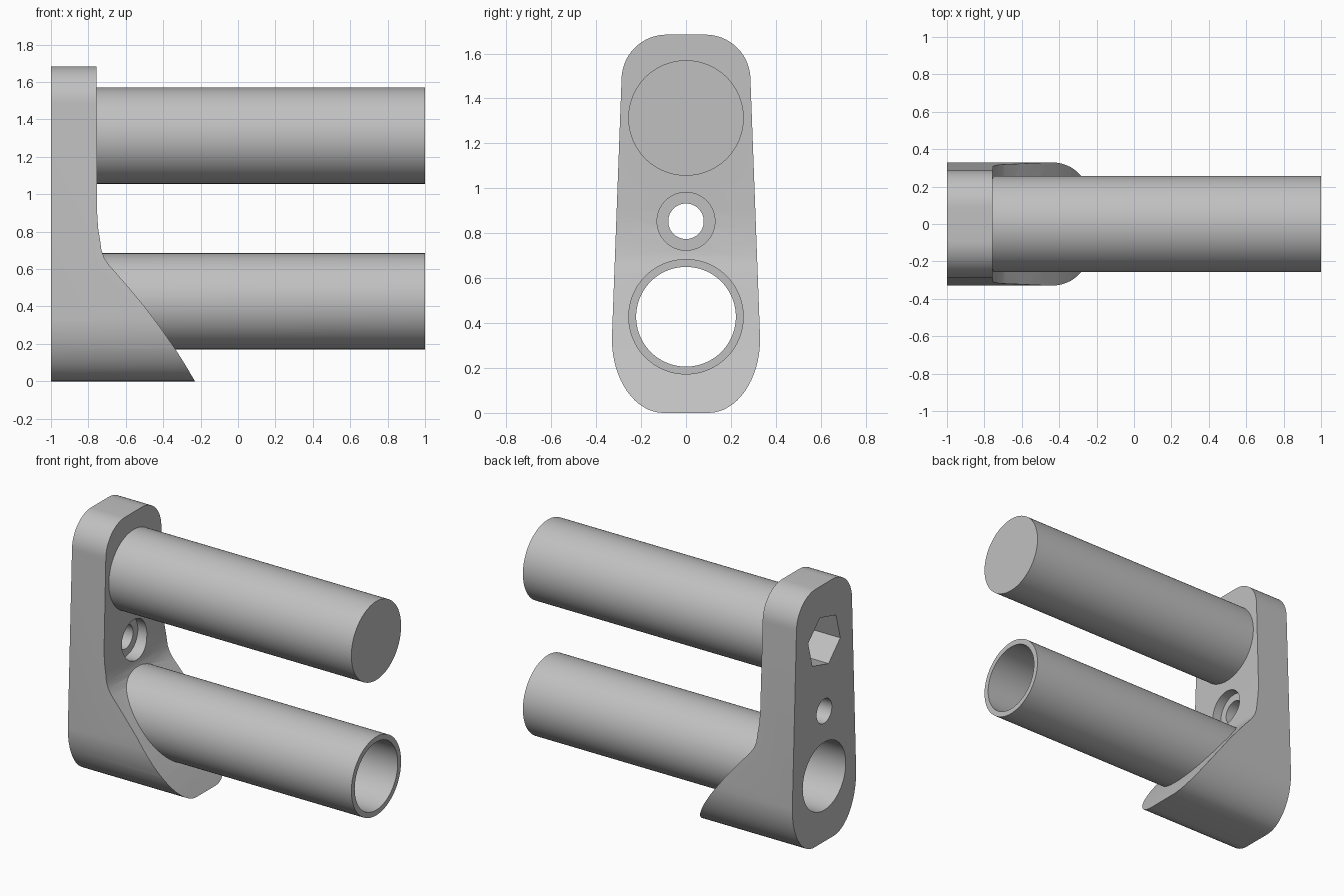
import bpy, math
from mathutils import Matrix, Vector

if "Cube" in bpy.data.objects:
    bpy.data.objects.remove(bpy.data.objects["Cube"], do_unlink=True)

grey = bpy.data.materials.new("plain_grey")
grey.use_nodes = True
colour = (0.53, 0.53, 0.53, 1)
grey.diffuse_color = colour
grey.node_tree.nodes["Principled BSDF"].inputs["Base Color"].default_value = colour


def prism(name, loop, offset):
    """Closed prism: a 3D outline swept along an offset vector."""
    n = len(loop)
    verts = [Vector(p) for p in loop] + [Vector(p) + Vector(offset) for p in loop]
    faces = [tuple(range(n))[::-1], tuple(range(n, 2 * n))]
    faces += [(i, (i + 1) % n, n + (i + 1) % n, n + i) for i in range(n)]
    mesh = bpy.data.meshes.new(name)
    mesh.from_pydata(verts, [], faces)
    mesh.materials.append(grey)
    ob = bpy.data.objects.new(name, mesh)
    bpy.context.collection.objects.link(ob)
    # Make every face point outward
    bpy.context.view_layer.objects.active = ob
    bpy.ops.object.mode_set(mode="EDIT")
    bpy.ops.mesh.select_all(action="SELECT")
    bpy.ops.mesh.normals_make_consistent(inside=False)
    bpy.ops.object.mode_set(mode="OBJECT")
    return ob


def bar(name, z, radius, x0, x1, sides=96, turn=0):
    """Round or polygonal bar along x."""
    loop = []
    for i in range(sides):
        a = turn + math.tau * i / sides
        loop.append((x0, radius * math.cos(a), z + radius * math.sin(a)))
    return prism(name, loop, (x1 - x0, 0, 0))


def combine(target, tool, operation):
    mod = target.modifiers.new(operation.lower(), "BOOLEAN")
    mod.operation, mod.object, mod.solver = operation, tool, "EXACT"
    bpy.context.view_layer.objects.active = target
    bpy.ops.object.modifier_apply(modifier=mod.name)
    bpy.data.objects.remove(tool, do_unlink=True)


def corner(cy, cz, ry, rz, start, steps=16):
    """Quarter-ellipse corner in the y-z plane."""
    angles = [start + math.pi / 2 * i / steps for i in range(steps + 1)]
    return [(cy + ry * math.cos(a), cz + rz * math.sin(a)) for a in angles]


# Tapered plate outline, mirrored in y
half = corner(0.1, 0.33, 0.23, 0.33, -math.pi / 2) + corner(0.087, 1.484, 0.2, 0.2, 0)
outline = half + [(-y, z) for y, z in reversed(half)]
bracket = prism("bracket_with_bars", [(-1, y, z) for y, z in outline], (0.9, 0, 0))

# Side profile that leaves a thin plate above and a sloping foot below
profile = [(-1.1, -0.1), (-0.175, -0.1), (-0.23, 0), (-0.283, 0.09), (-0.337, 0.175),
           (-0.41, 0.28), (-0.5, 0.4), (-0.6, 0.52), (-0.69, 0.622), (-0.715, 0.66),
           (-0.73, 0.7), (-0.738, 0.76), (-0.748, 0.82), (-0.753, 0.9),
           (-0.757, 1.8), (-1.1, 1.8)]
combine(bracket, prism("foot_profile", [(x, -0.5, z) for x, z in profile], (0, 1, 0)),
        "INTERSECT")

# Solid upper bar and lower tube
combine(bracket, bar("upper_bar", 1.313, 0.257, -0.9, 1), "UNION")
combine(bracket, bar("lower_tube", 0.428, 0.257, -0.9, 1), "UNION")

# Tube bore, screw hole with counterbore, hexagonal socket
combine(bracket, bar("tube_bore", 0.428, 0.222, -1.1, 1.1), "DIFFERENCE")
combine(bracket, bar("screw_hole", 0.853, 0.079, -1.1, -0.5, 64), "DIFFERENCE")
combine(bracket, bar("counterbore", 0.853, 0.129, -0.815, -0.5, 64), "DIFFERENCE")
combine(bracket, bar("hex_socket", 1.313, 0.172, -1.1, -0.5, 6, math.radians(15)),
        "DIFFERENCE")

# Smooth curved walls, crisp rims
bpy.ops.object.select_all(action="DESELECT")
bracket.select_set(True)
bpy.context.view_layer.objects.active = bracket
bpy.ops.object.shade_smooth_by_angle(angle=math.radians(25))
